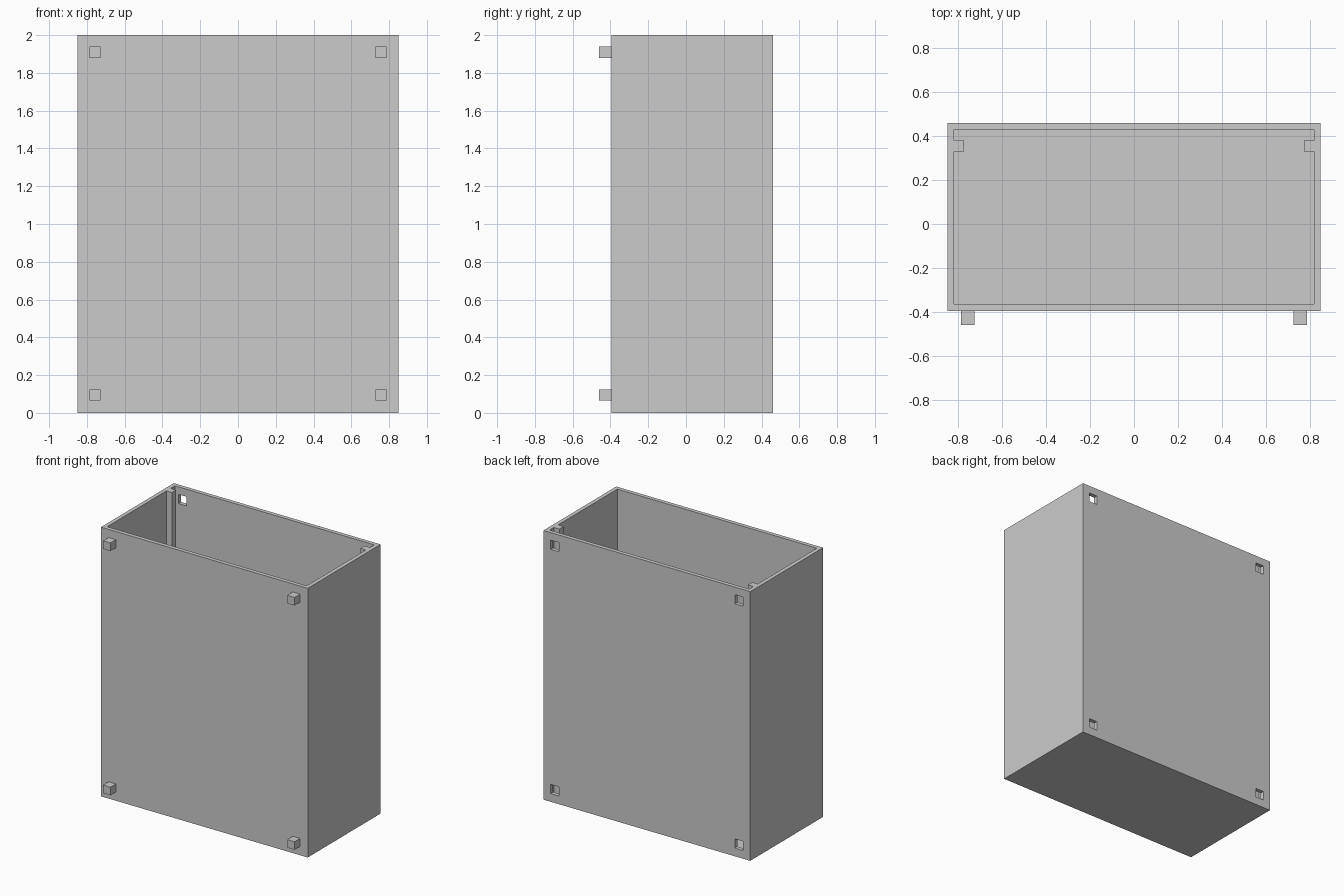
import bpy, bmesh

if "Cube" in bpy.data.objects:
    bpy.data.objects.remove(bpy.data.objects["Cube"])

W, Y0, Y1, H, T = 0.85, -0.395, 0.46, 2.0, 0.03


def prism(name, pts, z0, z1):
    """Extrude an xy outline from z0 to z1."""
    bm = bmesh.new()
    face = bm.faces.new([bm.verts.new((x, y, z0)) for x, y in pts])
    ext = bmesh.ops.extrude_face_region(bm, geom=[face])
    verts = [v for v in ext["geom"] if isinstance(v, bmesh.types.BMVert)]
    bmesh.ops.translate(bm, verts=verts, vec=(0, 0, z1 - z0))
    bmesh.ops.recalc_face_normals(bm, faces=bm.faces)
    mesh = bpy.data.meshes.new(name)
    bm.to_mesh(mesh)
    bm.free()
    obj = bpy.data.objects.new(name, mesh)
    bpy.context.collection.objects.link(obj)
    return obj


def box(name, x0, x1, y0, y1, z0, z1):
    return prism(name, [(x0, y0), (x1, y0), (x1, y1), (x0, y1)], z0, z1)


def cut(target, cutter):
    cutter.hide_render = True
    mod = target.modifiers.new("cut", 'BOOLEAN')
    mod.operation = 'DIFFERENCE'
    mod.solver = 'EXACT'
    mod.object = cutter
    bpy.context.view_layer.objects.active = target
    bpy.ops.object.modifier_apply(modifier=mod.name)
    bpy.data.objects.remove(cutter)


# Open-topped bin
shell = box("bin_shell", -W, W, Y0, Y1, 0, H)

# Cavity outline, notched to leave a vertical rib on each side wall
xi = W - T
half = [(xi, Y0 + T), (xi, 0.33), (0.775, 0.33), (0.775, 0.38), (xi, 0.38), (xi, Y1 - T)]
outline = half + [(-x, y) for x, y in reversed(half)]
cut(shell, prism("cavity_cutter", outline, T, H + 0.1))

# Front pegs and matching back-wall sockets near each corner
PX, PEG, HOLE = 0.757, 0.03, 0.034
for side, sx in (("left", -1), ("right", 1)):
    for level, z in (("lower", 0.095), ("upper", 1.91)):
        x = sx * PX
        cut(shell, box("socket_cutter", x - HOLE, x + HOLE, Y1 - T - 0.02, Y1 + 0.05,
                       z - HOLE, z + HOLE))
        box(f"peg_{level}_{side}", x - PEG, x + PEG, -0.46, Y0, z - PEG, z + PEG)
